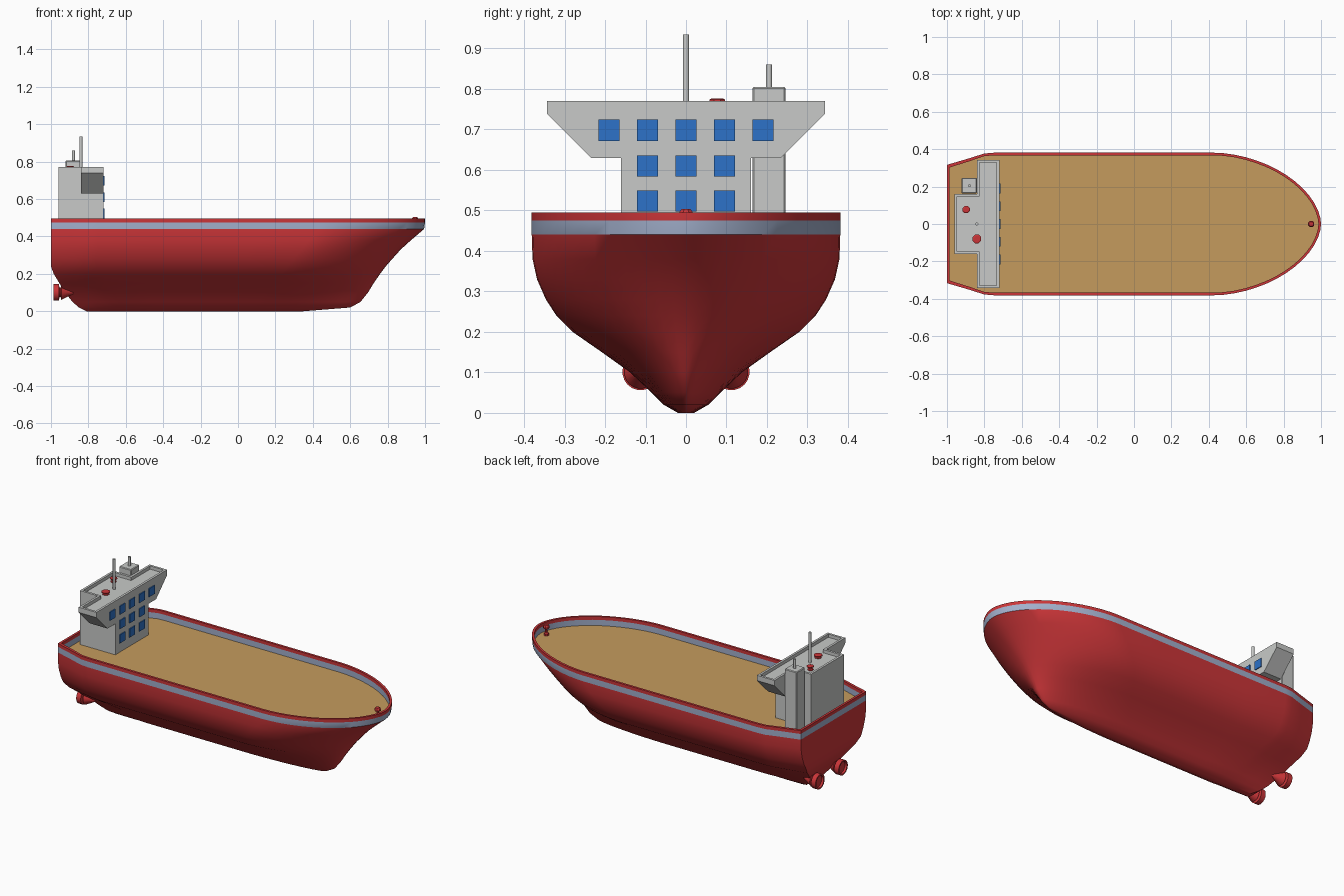
import bpy, bmesh, math
from mathutils import Matrix

if "Cube" in bpy.data.objects:
    bpy.data.objects.remove(bpy.data.objects["Cube"])


def material(name, rgb):
    m = bpy.data.materials.new(name)
    m.diffuse_color = (*rgb, 1)
    m.use_nodes = True
    m.node_tree.nodes["Principled BSDF"].inputs["Base Color"].default_value = m.diffuse_color
    return m


RED = material("hull red", (0.60, 0.036, 0.04))
STRIPE = material("blue grey stripe", (0.36, 0.43, 0.60))
TAN = material("deck tan", (0.56, 0.33, 0.11))
GREY = material("light grey", (0.58, 0.59, 0.58))
BLUE = material("window blue", (0.026, 0.17, 0.58))


def finish(name, bm, mats, smooth=None):
    bmesh.ops.recalc_face_normals(bm, faces=bm.faces[:])
    me = bpy.data.meshes.new(name)
    bm.to_mesh(me)
    bm.free()
    ob = bpy.data.objects.new(name, me)
    bpy.context.collection.objects.link(ob)
    for m in mats:
        me.materials.append(m)
    if smooth:
        bpy.ops.object.select_all(action='DESELECT')
        ob.select_set(True)
        bpy.context.view_layer.objects.active = ob
        bpy.ops.object.shade_smooth_by_angle(angle=math.radians(smooth))
    return ob


def box(name, x0, x1, y0, y1, z0, z1, mat, bevel=0):
    bm = bmesh.new()
    bmesh.ops.create_cube(bm, size=1, matrix=Matrix.Translation(
        ((x0 + x1) / 2, (y0 + y1) / 2, (z0 + z1) / 2)) @ Matrix.Diagonal((x1 - x0, y1 - y0, z1 - z0, 1)))
    if bevel:
        bmesh.ops.bevel(bm, geom=bm.edges[:], offset=bevel, segments=1, affect='EDGES')
    return finish(name, bm, [mat])


def loft(bm, rings, caps=True):
    """Skin closed rings of equal length."""
    vs = [[bm.verts.new(p) for p in r] for r in rings]
    n = len(vs[0])
    for a, b in zip(vs, vs[1:]):
        for i in range(n):
            bm.faces.new((a[i], a[(i + 1) % n], b[(i + 1) % n], b[i]))
    if caps:
        bm.faces.new(vs[0])
        bm.faces.new(vs[-1])


def lathe(name, profile, origin, mat, axis='Z', n=8, smooth=None):
    """Revolve (radius, height) points around an axis through origin."""
    ox, oy, oz = origin
    rings = []
    for r, h in profile:
        ring = []
        for i in range(n):
            a = 2 * math.pi * (i + 0.5) / n
            c, s = r * math.cos(a), r * math.sin(a)
            ring.append((ox + c, oy + s, oz + h) if axis == 'Z' else (ox + h, oy + c, oz + s))
        rings.append(ring)
    bm = bmesh.new()
    loft(bm, rings)
    return finish(name, bm, [mat], smooth)


# Hull: stacked waterlines (z, half width, stern x, bow x)
LEVELS = [
    (0.00, 0.020, -0.81, 0.35), (0.02, 0.055, -0.85, 0.60), (0.05, 0.085, -0.885, 0.655),
    (0.10, 0.138, -0.925, 0.695), (0.15, 0.208, -0.955, 0.725), (0.20, 0.280, -0.985, 0.76),
    (0.24, 0.320, -1.0, 0.79), (0.28, 0.346, -1.0, 0.825), (0.33, 0.368, -1.0, 0.87),
    (0.38, 0.379, -1.0, 0.925), (0.44, 0.381, -1.0, 0.995), (0.475, 0.381, -1.0, 1.0),
    (0.495, 0.381, -1.0, 1.0)]
DECK_Z, RAIL_Z = 0.44, 0.475


def waterline(z, w, xs, xb, inset=0.0):
    shoulder = 0.43 - 0.36 * max(0, 1 - z / DECK_Z)
    taper = xs + 0.22
    ws = w * 0.83 - inset
    w, xs, xb = w - inset, xs + inset, xb - inset
    side = [(xs, ws), ((xs + taper) / 2, (ws + w) / 2), (taper - 0.02, w - 0.004), (taper + 0.03, w)]
    side += [(taper + 0.03 + (shoulder - taper - 0.03) * k / 4, w) for k in range(1, 4)]
    for k in range(14):
        a = math.pi / 2 * k / 14
        side.append((shoulder + (xb - shoulder) * math.sin(a) ** 1.11, w * math.cos(a) ** 1.11))
    return ([(x, -y, z) for x, y in side] + [(xb, 0, z)] + [(x, y, z) for x, y in reversed(side)])


bm = bmesh.new()
rings = [waterline(*l) for l in LEVELS]
rings += [waterline(z, 0.381, -1.0, 1.0, 0.014) for z in (0.495, RAIL_Z, DECK_Z)]
loft(bm, rings)
bm.normal_update()
for f in bm.faces:
    z = f.calc_center_median().z
    if len(f.verts) > 4 and z > 0.4:
        f.material_index = 2          # deck
    elif DECK_Z < z < RAIL_Z:
        f.material_index = 1          # stripe
finish("hull", bm, [RED, STRIPE, TAN], 32)

# Deckhouse and bridge with sloped wings
ROOF, TOP = 0.75, 0.77
X0, XM, X1, YB, YW = -0.96, -0.84, -0.72, 0.16, 0.343
box("deckhouse", X0, X1, -YB, YB, 0.43, ROOF, GREY)
half = [(YB, 0.63), (0.235, 0.63), (YW, 0.738), (YW, ROOF)]
section = half + [(-y, z) for y, z in reversed(half)]
bm = bmesh.new()
loft(bm, [[(x, y, z) for y, z in section] for x in (XM, X1)])
finish("bridge_wings", bm, [GREY])


# Roof parapet: T-shaped rim
def t_ring(d, z):
    h = [(X0 + d, YB - d), (XM + d, YB - d), (XM + d, YW - d), (X1 - d, YW - d)]
    return [(x, y, z) for x, y in h] + [(x, -y, z) for x, y in reversed(h)]


bm = bmesh.new()
t = 0.014
loft(bm, [t_ring(0, ROOF), t_ring(0, TOP), t_ring(t, TOP), t_ring(t, ROOF)], caps=False)
finish("roof_parapet", bm, [GREY])

# Windows on the bridge front
for row, (z, cols) in enumerate(((0.523, 1), (0.61, 1), (0.698, 2))):
    for c in range(-cols, cols + 1):
        y = c * 0.095
        box(f"window_{row}_{c + cols}", X1 - 0.002, X1 + 0.005,
            y - 0.026, y + 0.026, z - 0.026, z + 0.026, BLUE)

# Funnel, exhaust pipe and mast
box("funnel", -0.922, -0.84, 0.164, 0.246, 0.43, 0.805, GREY, 0.004)
lathe("exhaust_pipe", [(0.008, 0), (0.008, 0.06)], (-0.88, 0.205, 0.80), GREY, n=12, smooth=40)
lathe("mast", [(0.008, 0), (0.008, 0.19)], (-0.84, 0, 0.745), GREY, n=12, smooth=40)


# Mushroom vents on the roof and a bollard at the bow
def mushroom(name, x, y, z, r, h):
    lathe(name, [(r * 0.8, 0), (r * 0.8, h * 0.2), (r * 0.45, h * 0.3), (r * 0.45, h * 0.6),
                 (r, h * 0.7), (r, h * 0.88), (r * 0.7, h)], (x, y, z), RED)


mushroom("roof_vent_front", -0.84, -0.08, ROOF, 0.025, 0.019)
mushroom("roof_vent_rear", -0.897, 0.077, ROOF, 0.021, 0.027)
mushroom("bow_bollard", 0.947, 0, DECK_Z, 0.018, 0.063)

# Twin stern thrusters
for side, y in (("right", -0.112), ("left", 0.112)):
    lathe(f"thruster_{side}", [(0.034, -0.975), (0.036, -0.987), (0.045, -0.987), (0.045, -0.957),
                               (0.025, -0.955), (0.025, -0.948), (0.041, -0.945), (0.002, -0.87)],
          (0, y, 0.101), RED, 'X', 20, 35)
